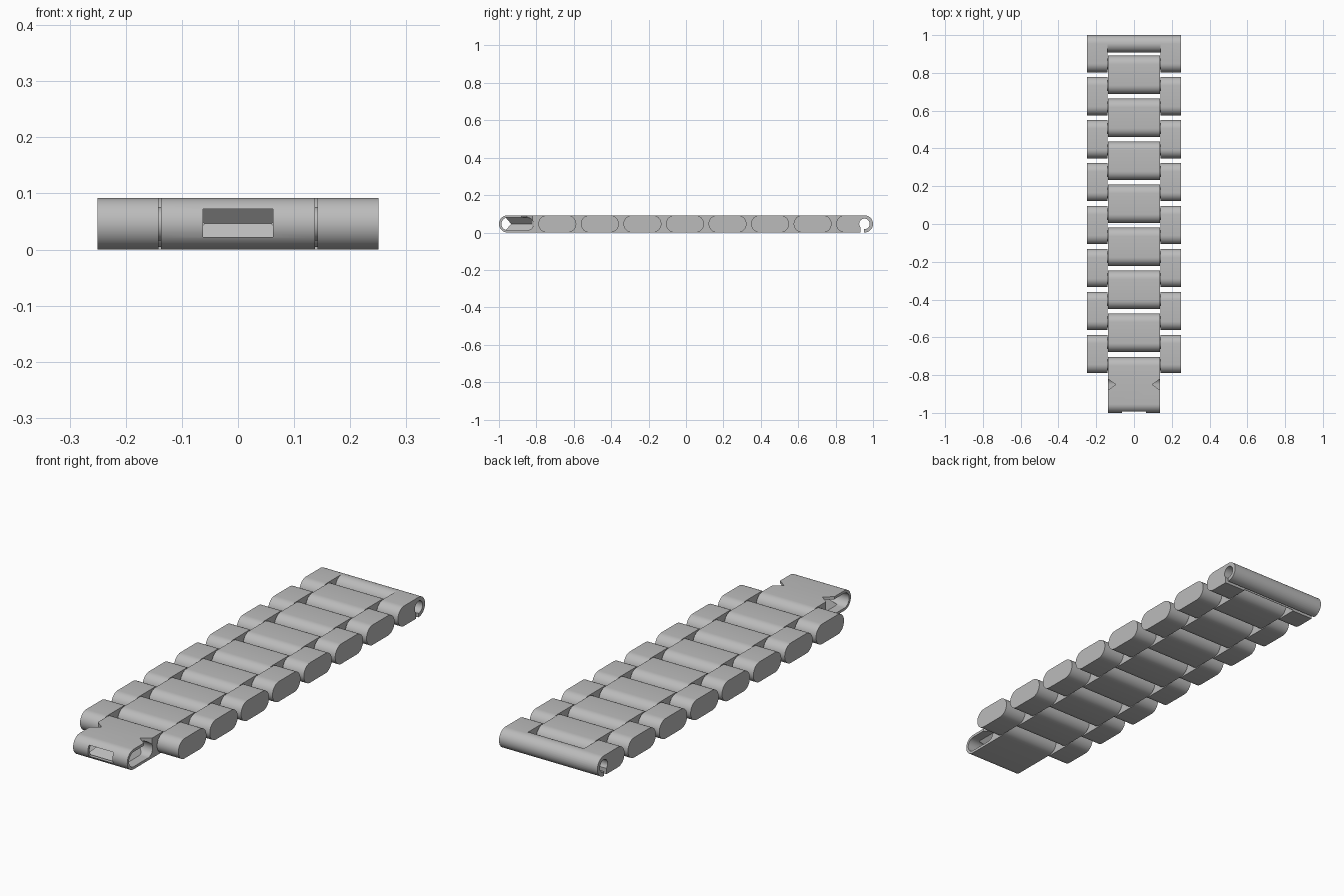
import bpy, bmesh, math
from mathutils import Vector

if "Cube" in bpy.data.objects:
    bpy.data.objects.remove(bpy.data.objects["Cube"], do_unlink=True)

steel = bpy.data.materials.new("brushed_steel")
steel.use_nodes = True
GREY = (0.5, 0.5, 0.5, 1)
steel.diffuse_color = GREY
steel.node_tree.nodes["Principled BSDF"].inputs["Base Color"].default_value = GREY

R = 0.046            # half thickness of the band
PITCH = 0.2275       # distance between links
LENGTH = 0.203       # length of a link
MID, INNER, OUTER = 0.1375, 0.1415, 0.25


def loft(name, rings):
    """Closed solid through rings with equal point counts."""
    bm = bmesh.new()
    loops = [[bm.verts.new(p) for p in ring] for ring in rings]
    for a, b in zip(loops, loops[1:]):
        for i in range(len(a)):
            j = (i + 1) % len(a)
            bm.faces.new((a[i], a[j], b[j], b[i]))
    bm.faces.new(loops[0])
    bm.faces.new(loops[-1])
    bmesh.ops.recalc_face_normals(bm, faces=bm.faces)
    mesh = bpy.data.meshes.new(name)
    bm.to_mesh(mesh)
    bm.free()
    mesh.materials.append(steel)
    obj = bpy.data.objects.new(name, mesh)
    bpy.context.collection.objects.link(obj)
    return obj


def smooth(obj):
    bpy.ops.object.select_all(action='DESELECT')
    obj.select_set(True)
    bpy.context.view_layer.objects.active = obj
    bpy.ops.object.shade_smooth_by_angle(angle=math.radians(35))
    return obj


def stadium(name, x0, x1, y0, y1, r=R, steps=16):
    """Bar along x with fully rounded ends in the y direction."""
    pts = []
    for yc, start in ((y1 - r, -90), (y0 + r, 90)):
        for i in range(steps + 1):
            a = math.radians(start + 180 * i / steps)
            pts.append((yc + r * math.cos(a), R + r * math.sin(a)))
    if y1 - y0 < 2 * r + 0.001:
        pts = pts[:steps] + pts[steps + 1:-1]
    return loft(name, [[(x, y, z) for y, z in pts] for x in (x0, x1)])


def box(name, x0, x1, y0, y1, z0, z1):
    return loft(name, [[(x0, y0, z), (x1, y0, z), (x1, y1, z), (x0, y1, z)]
                       for z in (z0, z1)])


def boolean(obj, other, operation='DIFFERENCE'):
    mod = obj.modifiers.new("cut", 'BOOLEAN')
    mod.operation = operation
    mod.solver = 'EXACT'
    mod.object = other
    bpy.ops.object.select_all(action='DESELECT')
    obj.select_set(True)
    bpy.context.view_layer.objects.active = obj
    bpy.ops.object.modifier_apply(modifier=mod.name)
    bpy.data.objects.remove(other, do_unlink=True)


SIDES = (("left", 1), ("right", -1))

# Outer links in pairs
for k in range(1, 8):
    y = 0.803 - k * PITCH
    for side, s in SIDES:
        smooth(stadium(f"outer_link_{side}_{k}", s * INNER, s * OUTER, y, y + LENGTH))

# Centre links
for k in range(7):
    y = 0.688 - k * PITCH
    smooth(stadium(f"centre_link_{k + 1}", -MID, MID, y, y + LENGTH))

# Hinge pins through every overlap
for k in range(15):
    y = 0.847 - k * PITCH / 2
    smooth(stadium(f"hinge_pin_{k + 1}", -0.15, 0.15, y - 0.03, y + 0.03, 0.03))

# End piece: cross bar with two ears, a pin hole and a slit below it
end = stadium("end_piece", -OUTER, OUTER, 1 - 2 * R, 1)
for side, s in SIDES:
    boolean(end, stadium("ear", s * INNER, s * OUTER, 0.803, 1), 'UNION')
hole_y = 1 - R
boolean(end, stadium("hole", -0.3, 0.3, hole_y - 0.028, hole_y + 0.028, 0.028))
boolean(end, box("slit", -0.3, 0.3, hole_y - 0.02, hole_y - 0.003, -0.02, R))
smooth(end)

# Clasp link: hollow shell with a front window and V notches on top
clasp = stadium("clasp_link", -MID, MID, -1, -0.705)
boolean(clasp, stadium("cavity", -0.3, 0.3, -0.987, -0.815, 0.034))
boolean(clasp, box("window", -0.0625, 0.0625, -1.02, -0.96, 0.022, 0.072))
for side, s in SIDES:
    notch = [(s * 0.097, -0.85), (s * 0.145, -0.885), (s * 0.145, -0.815)]
    boolean(clasp, loft("notch", [[(x, y, z) for x, y in notch] for z in (R, 0.12)]))
smooth(clasp)

# Waisted catch block inside the clasp
rings = []
for z, x, y in ((0.011, 0.095, -0.965), (R, 0.06, -0.935), (0.081, 0.095, -0.965)):
    rings.append([(-x, y, z), (x, y, z), (x, -0.82, z), (-x, -0.82, z)])
loft("clasp_catch", rings)
